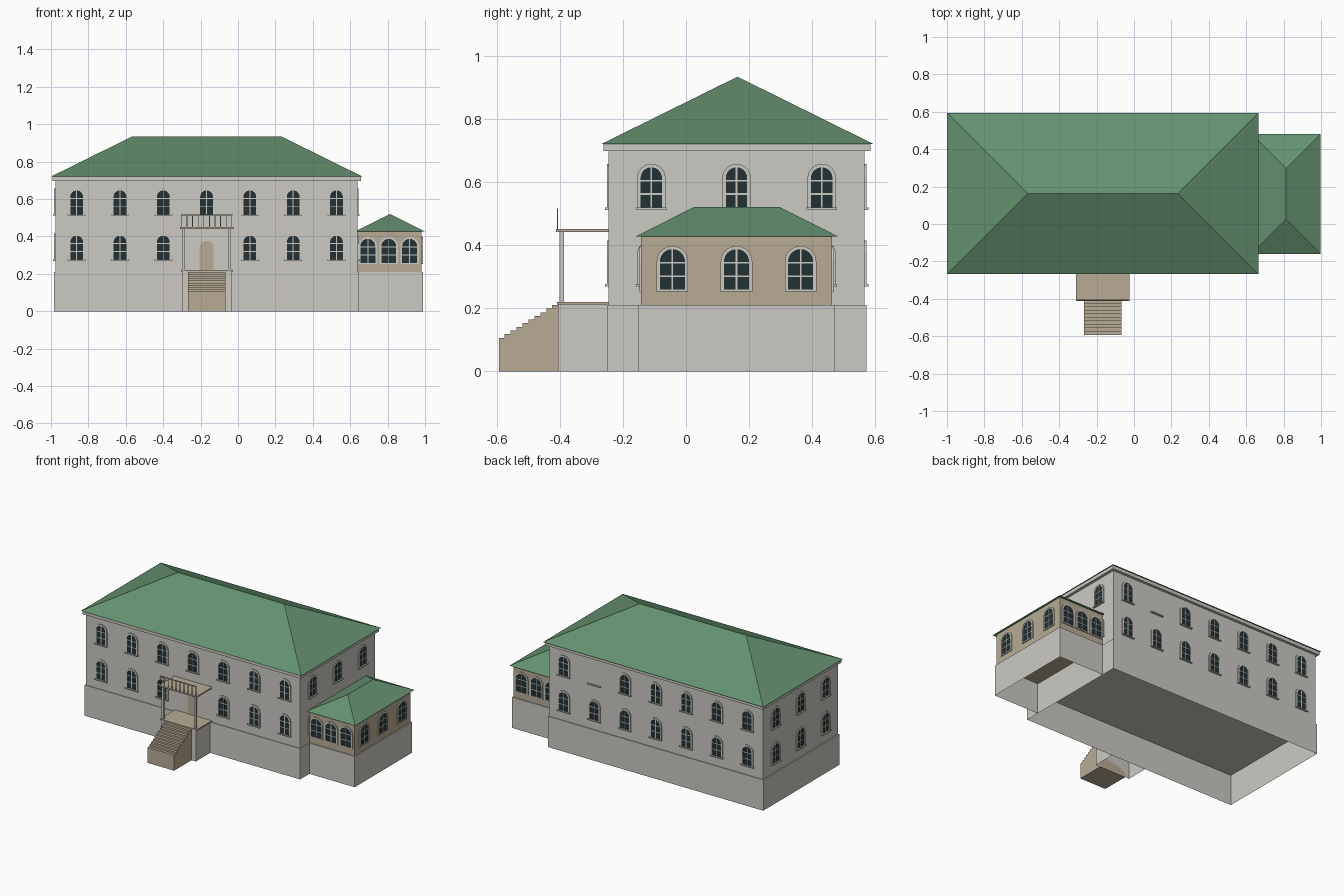
import bpy, bmesh, math
from mathutils import Matrix, Vector

if "Cube" in bpy.data.objects:
    bpy.data.objects.remove(bpy.data.objects["Cube"], do_unlink=True)


def material(name, srgb):
    col = [(c / 255 / 12.92 if c < 10 else ((c / 255 + 0.055) / 1.055) ** 2.4) for c in srgb] + [1]
    m = bpy.data.materials.new(name)
    m.use_nodes = True
    m.diffuse_color = col
    m.node_tree.nodes["Principled BSDF"].inputs["Base Color"].default_value = col
    return m


STONE = material("pale stone", (203, 202, 195))
TAN = material("tan plaster", (184, 171, 149))
GREEN = material("roof green", (100, 145, 111))
GLASS = material("dark glass", (34, 49, 51))


def mesh_object(name, bm, mats):
    bmesh.ops.recalc_face_normals(bm, faces=bm.faces)
    me = bpy.data.meshes.new(name)
    bm.to_mesh(me)
    bm.free()
    for m in mats:
        me.materials.append(m)
    ob = bpy.data.objects.new(name, me)
    bpy.context.collection.objects.link(ob)
    return ob


def add_box(bm, x0, x1, y0, y1, z0, z1, mat=0):
    mid = Vector(((x0 + x1) / 2, (y0 + y1) / 2, (z0 + z1) / 2))
    mtx = Matrix.Translation(mid) @ Matrix.Diagonal((x1 - x0, y1 - y0, z1 - z0, 1))
    verts = bmesh.ops.create_cube(bm, size=1, matrix=mtx)["verts"]
    for f in {f for v in verts for f in v.link_faces}:
        f.material_index = mat


def box(name, mat, *dims, open_bottom=False):
    bm = bmesh.new()
    add_box(bm, *dims)
    if open_bottom:
        bmesh.ops.recalc_face_normals(bm, faces=bm.faces)
        low = [f for f in bm.faces if f.normal.z < -0.9]
        bmesh.ops.delete(bm, geom=low, context="FACES_ONLY")
    return mesh_object(name, bm, [mat])


def hip_roof(name, x0, x1, y0, y1, z0, z1):
    """Hipped roof whose ridge follows the longer side."""
    bm = bmesh.new()
    r = min(x1 - x0, y1 - y0) / 2
    b = [bm.verts.new((x, y, z0)) for x, y in ((x0, y0), (x1, y0), (x1, y1), (x0, y1))]
    p = bm.verts.new((x0 + r, y0 + r, z1))
    q = bm.verts.new((x1 - r, y1 - r, z1))
    bm.faces.new(b)
    if x1 - x0 > y1 - y0:
        sides = ((b[0], b[1], q, p), (b[1], b[2], q), (b[2], b[3], p, q), (b[3], b[0], p))
    else:
        sides = ((b[0], b[1], p), (b[1], b[2], q, p), (b[2], b[3], q), (b[3], b[0], p, q))
    for s in sides:
        bm.faces.new(s)
    return mesh_object(name, bm, [GREEN])


def arch(w, h, n=12):
    """Round-headed outline from bottom right over the top to bottom left."""
    r = w / 2
    arc = [(r * math.cos(math.pi * i / n), h - r + r * math.sin(math.pi * i / n)) for i in range(n + 1)]
    return [(r, 0)] + arc + [(-r, 0)]


def add_pane(bm, w, h, depth, mat):
    f = bm.faces.new([bm.verts.new((x, -depth, z)) for x, z in arch(w, h)])
    f.material_index = mat


def add_sill(bm):
    add_box(bm, -0.048, 0.048, -0.012, 0.002, -0.007, 0)


def window(name, w, h, trim, sill=True):
    bm = bmesh.new()
    add_pane(bm, w, h, 0.002, 1)
    # raised surround
    rows = []
    for pts, d in ((arch(w, h), 0), (arch(w, h), 0.006),
                   (arch(w + 2 * trim, h + trim), 0.006), (arch(w + 2 * trim, h + trim), 0)):
        rows.append([bm.verts.new((x, -d, z)) for x, z in pts])
    for a, b in zip(rows, rows[1:]):
        for i in range(len(a) - 1):
            bm.faces.new((a[i], a[i + 1], b[i + 1], b[i]))
    # glazing bars
    bar = 0.0025
    add_box(bm, -bar, bar, -0.004, 0, 0, h)
    for z in (h * 0.34, h * 0.67):
        add_box(bm, -w / 2, w / 2, -0.004, 0, z - bar, z + bar)
    if sill:
        add_sill(bm)
    else:
        add_box(bm, -w / 2 - trim, w / 2 + trim, -0.006, 0, -0.004, 0.002)
    return mesh_object(name, bm, [STONE, GLASS])


def place(source, name, x, y, z, turn):
    ob = bpy.data.objects.new(name, source.data)
    ob.location = (x, y, z)
    ob.rotation_euler.z = math.radians(turn)
    bpy.context.collection.objects.link(ob)


# Main block
box("main_base", STONE, -0.985, 0.645, -0.25, 0.572, 0, 0.21, open_bottom=True)
box("main_walls", STONE, -0.977, 0.639, -0.245, 0.566, 0.209, 0.70)
box("main_cornice", STONE, -0.993, 0.658, -0.262, 0.584, 0.697, 0.72)
hip_roof("main_roof", -1.0, 0.666, -0.268, 0.594, 0.72, 0.933)

# Side wing
box("wing_base", STONE, 0.645, 0.988, -0.15, 0.47, 0, 0.21, open_bottom=True)
box("wing_walls", TAN, 0.639, 0.982, -0.142, 0.463, 0.209, 0.428)
hip_roof("wing_roof", 0.628, 0.998, -0.16, 0.482, 0.427, 0.52)

# Windows of the main block
main_win = window("main_window", 0.068, 0.128, 0.011)
bm = bmesh.new()
add_sill(bm)
lone_sill = mesh_object("blind_window_sill", bm, [STONE])
FLOORS = {"lower": 0.276, "upper": 0.518}
CENTRE = -0.168
for floor, z in FLOORS.items():
    for i in range(-3, 4):
        x = CENTRE + 0.2315 * i
        if floor == "upper" or i != 0:
            place(main_win, f"front_{floor}_window", x, -0.245, z, 0)
        blind = floor == "upper" and i == 2
        place(lone_sill if blind else main_win, f"back_{floor}_window", x, 0.566, z, 180)
    for y in (-0.11, 0.16, 0.43):
        place(main_win, f"left_{floor}_window", 0.639, y, z, 90)
        place(main_win, f"right_{floor}_window", -0.977, y, z, -90)

# Windows of the wing
wing_win = window("wing_window", 0.08, 0.13, 0.01, sill=False)
for i in (-1, 0, 1):
    place(wing_win, "wing_side_window", 0.982, 0.16 + 0.203 * i, 0.257, 90)
    place(wing_win, "wing_front_window", 0.806 + 0.112 * i, -0.142, 0.257, 0)
    place(wing_win, "wing_back_window", 0.806 + 0.112 * i, 0.463, 0.257, 180)
for ob in (main_win, wing_win, lone_sill):
    bpy.data.objects.remove(ob)

# Arched front door
bm = bmesh.new()
add_pane(bm, 0.075, 0.158, 0.002, 0)
door = mesh_object("front_door", bm, [TAN])
door.location = (CENTRE, -0.245, 0.219)

# Porch with balcony
box("porch_base", STONE, -0.299, -0.035, -0.405, -0.25, 0, 0.212, open_bottom=True)
box("porch_floor", TAN, -0.306, -0.026, -0.408, -0.245, 0.212, 0.22)
box("balcony_floor", TAN, -0.31, -0.024, -0.412, -0.245, 0.441, 0.45)
for side in (-1, 1):
    x = CENTRE + side * 0.122
    box("porch_post", STONE, x - 0.007, x + 0.007, -0.4, -0.386, 0.22, 0.441)
bm = bmesh.new()
add_box(bm, -0.305, -0.03, -0.409, -0.405, 0.511, 0.516)
for i in range(10):
    x = -0.303 + 0.03 * i
    add_box(bm, x - 0.002, x + 0.002, -0.409, -0.405, 0.45, 0.512)
mesh_object("balcony_railing", bm, [TAN])

# Staircase as one stepped profile
STEPS = 10
run, rise = 0.188 / STEPS, 0.104 / (STEPS - 1)
outline = [(-0.405, 0), (-0.593, 0)]
for i in range(STEPS):
    z = 0.106 + rise * i
    outline += [(-0.593 + run * i, z), (-0.593 + run * (i + 1), z)]
bm = bmesh.new()
face = bm.faces.new([bm.verts.new((-0.268, y, z)) for y, z in outline])
ext = bmesh.ops.extrude_face_region(bm, geom=[face])["geom"]
moved = [v for v in ext if isinstance(v, bmesh.types.BMVert)]
bmesh.ops.translate(bm, verts=moved, vec=(0.2, 0, 0))
mesh_object("front_stairs", bm, [TAN])
